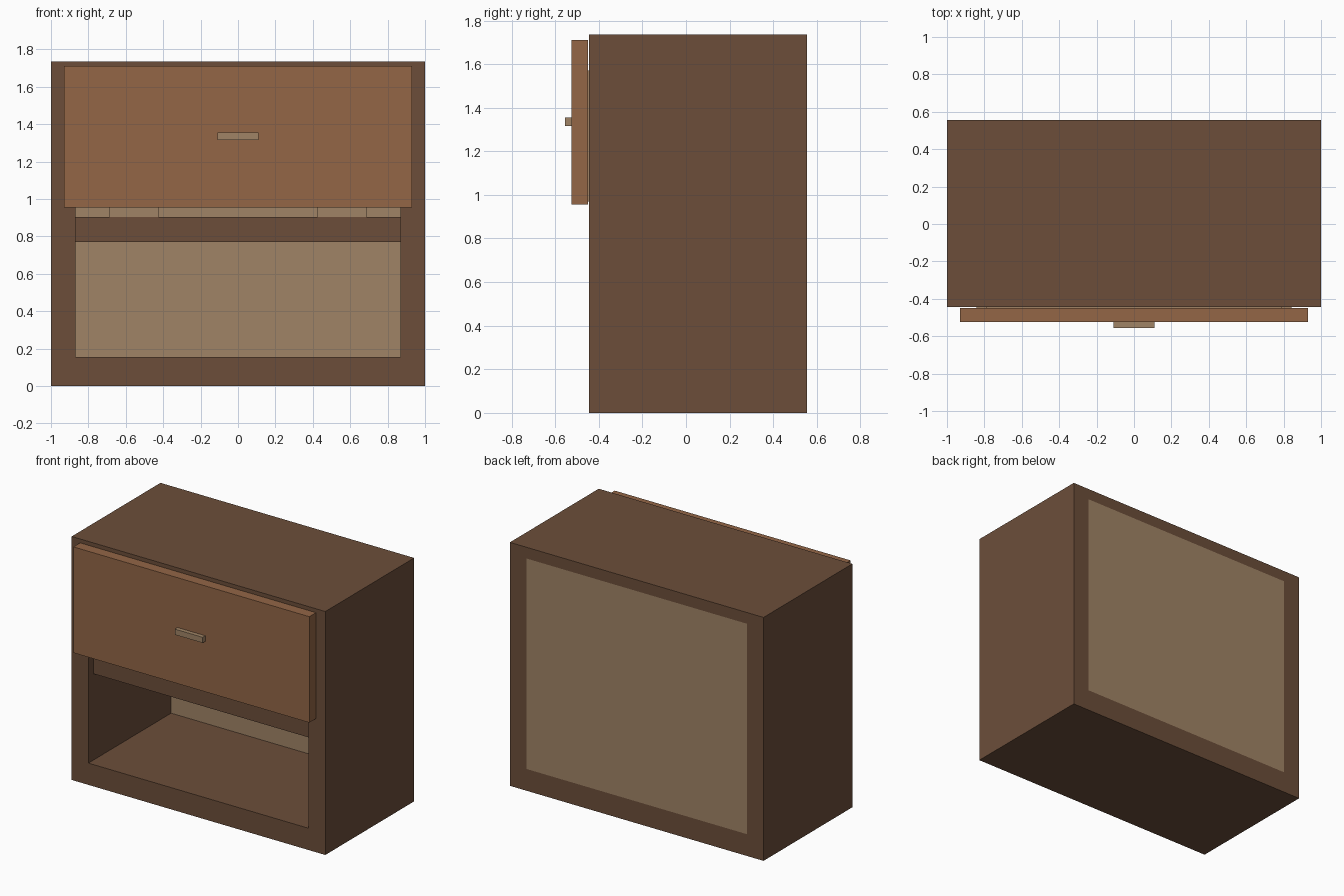
import bpy
import bmesh

cube = bpy.data.objects.get("Cube")
if cube:
    bpy.data.objects.remove(cube, do_unlink=True)


def material(name, rgb):
    mat = bpy.data.materials.new(name)
    mat.use_nodes = True
    mat.diffuse_color = (*rgb, 1)
    mat.node_tree.nodes["Principled BSDF"].inputs["Base Color"].default_value = (*rgb, 1)
    return mat


dark_wood = material("dark wood", (0.150, 0.076, 0.042))
red_wood = material("warm wood", (0.292, 0.133, 0.061))
pale_wood = material("pale wood", (0.352, 0.231, 0.133))


def finish(name, bm, mat):
    bmesh.ops.recalc_face_normals(bm, faces=bm.faces)
    mesh = bpy.data.meshes.new(name)
    bm.to_mesh(mesh)
    bm.free()
    mesh.materials.append(mat)
    obj = bpy.data.objects.new(name, mesh)
    bpy.context.collection.objects.link(obj)
    return obj


def box(name, mat, x, y, z):
    """Box from (low, high) ranges along each axis."""
    bm = bmesh.new()
    bmesh.ops.create_cube(bm, size=1)
    for v in bm.verts:
        v.co = [r[0] if c < 0 else r[1] for c, r in zip(v.co, (x, y, z))]
    return finish(name, bm, mat)


def frame(name, mat, outer, inner, y):
    """Rectangular tube along y; outer and inner are (half width, bottom, top)."""
    bm = bmesh.new()
    loops = []
    for w, low, high in (outer, inner):
        for depth in y:
            corners = ((-w, low), (w, low), (w, high), (-w, high))
            loops.append([bm.verts.new((cx, depth, cz)) for cx, cz in corners])
    out_front, out_back, in_front, in_back = loops
    for a, b in ((out_front, out_back), (out_back, in_back),
                 (in_back, in_front), (in_front, out_front)):
        for i in range(4):
            j = (i + 1) % 4
            bm.faces.new((a[i], a[j], b[j], b[i]))
    return finish(name, bm, mat)


# Cabinet
FRONT, BACK, INNER_BACK = -0.445, 0.555, 0.487
HALF = 0.868
frame("cabinet_frame", dark_wood, (1, 0, 1.735), (HALF, 0.155, 1.655), (FRONT, BACK))
box("back_panel", pale_wood, (-HALF, HALF), (INNER_BACK, BACK), (0.155, 1.655))
box("middle_shelf", dark_wood, (-HALF, HALF), (-0.388, INNER_BACK), (0.77, 0.905))

# Drawer
DRAWER_BACK = 0.42
box("drawer_front", red_wood, (-0.93, 0.93), (-0.525, -0.45), (0.955, 1.71))
box("drawer_handle", pale_wood, (-0.11, 0.11), (-0.555, -0.525), (1.315, 1.355))
box("drawer_bottom", pale_wood, (-0.785, 0.785), (-0.45, DRAWER_BACK), (0.97, 1.03))
box("drawer_back", pale_wood, (-0.785, 0.785), (DRAWER_BACK - 0.055, DRAWER_BACK), (1.03, 1.57))

# Drawer sides and the runners under the drawer
for side, s in (("left", 1), ("right", -1)):
    box(side + "_drawer_side", pale_wood, sorted((s * 0.785, s * 0.843)),
        (-0.45, DRAWER_BACK), (0.97, 1.57))
    box(side + "_runner", pale_wood, sorted((s * 0.425, s * 0.688)),
        (-0.388, DRAWER_BACK), (0.905, 0.97))
